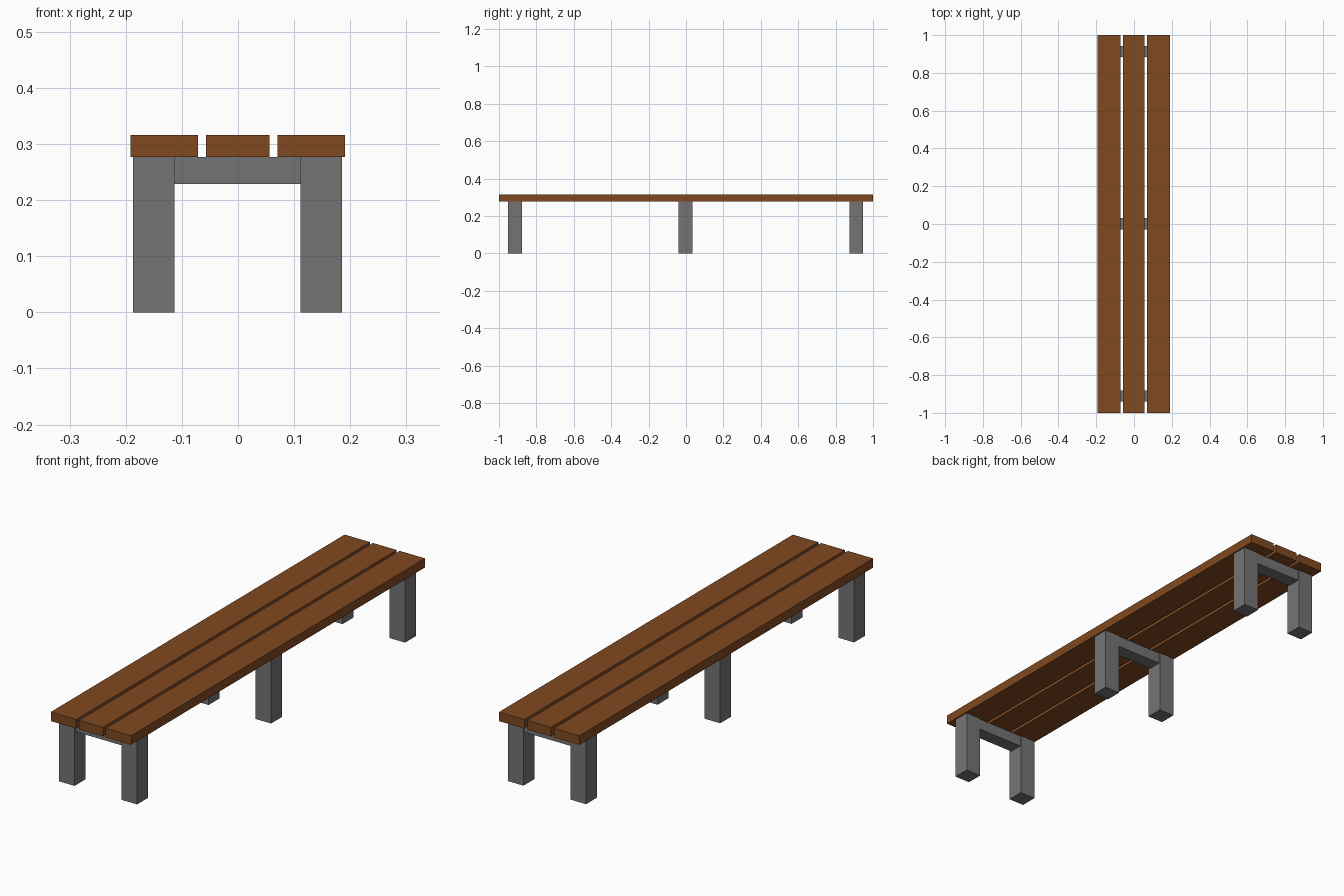
import bpy

if "Cube" in bpy.data.objects:
    bpy.data.objects.remove(bpy.data.objects["Cube"])


def material(name, rgb):
    m = bpy.data.materials.new(name)
    m.diffuse_color = (*rgb, 1.0)
    m.use_nodes = True
    m.node_tree.nodes["Principled BSDF"].inputs["Base Color"].default_value = m.diffuse_color
    return m


wood = material("brown wood", (0.216, 0.067, 0.015))
metal = material("grey metal", (0.175, 0.175, 0.175))


def box(name, x, y, z, mat):
    """Box from (min, max) ranges on each axis."""
    bpy.ops.mesh.primitive_cube_add(size=1)
    ob = bpy.context.object
    ob.name = name
    for v in ob.data.vertices:
        v.co = [lo + (c + 0.5) * (hi - lo) for c, (lo, hi) in zip(v.co, (x, y, z))]
    ob.data.materials.append(mat)
    return ob


SEAT_Z, TOP_Z = 0.277, 0.316

# Three seat planks running the full length
for side, x in (("left", (-0.192, -0.071)), ("middle", (-0.057, 0.056)), ("right", (0.07, 0.191))):
    box(side + "_seat_plank", x, (-1, 1), (SEAT_Z, TOP_Z), wood)

# Three frames: a pair of legs joined by a crossbeam
for place, y in (("front", -0.912), ("middle", 0.0), ("back", 0.912)):
    leg_y = (y - 0.039, y + 0.035)
    box(place + "_left_leg", (-0.187, -0.113), leg_y, (0, SEAT_Z), metal)
    box(place + "_right_leg", (0.111, 0.185), leg_y, (0, SEAT_Z), metal)
    box(place + "_crossbeam", (-0.113, 0.111), (y - 0.029, y + 0.031), (0.229, SEAT_Z), metal)
